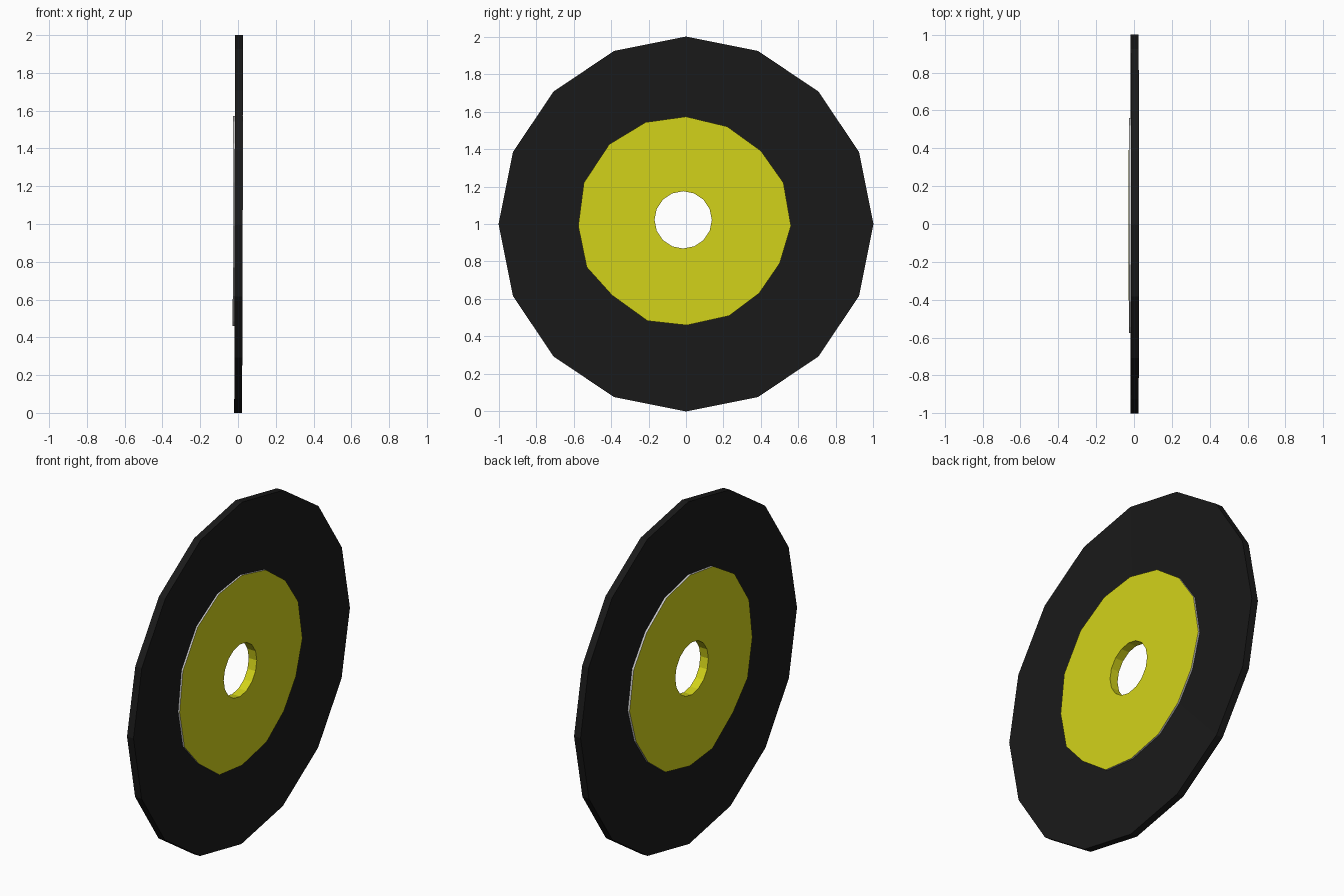
import bpy, bmesh
from math import sin, cos, tau

if "Cube" in bpy.data.objects:
    bpy.data.objects.remove(bpy.data.objects["Cube"])

N = 16


def material(name, color):
    m = bpy.data.materials.new(name)
    m.diffuse_color = color
    m.use_nodes = True
    m.node_tree.nodes["Principled BSDF"].inputs["Base Color"].default_value = m.diffuse_color
    return m


def loft(name, loops, mats, strip_mats):
    """Join closed loops of (x, y, z) points into a closed ring of quads."""
    bm = bmesh.new()
    rings = [[bm.verts.new(p) for p in loop] for loop in loops]
    for k, a in enumerate(rings):
        b = rings[(k + 1) % len(rings)]
        for i in range(N):
            j = (i + 1) % N
            f = bm.faces.new((a[i], a[j], b[j], b[i]))
            f.material_index = strip_mats[k]
    bmesh.ops.recalc_face_normals(bm, faces=bm.faces)
    me = bpy.data.meshes.new(name)
    bm.to_mesh(me)
    bm.free()
    for m in mats:
        me.materials.append(m)
    ob = bpy.data.objects.new(name, me)
    bpy.context.collection.objects.link(ob)
    return ob


def at(outline, x):
    # very slight lean of the whole record
    return [(x + 0.002 * (z - 1), y, z) for y, z in outline]


def circle(r, cy, cz):
    return [(cy + r * sin(tau * i / N), cz + r * cos(tau * i / N)) for i in range(N)]


black = material("black_vinyl", (0.01, 0.01, 0.01, 1))
yellow = material("yellow_paper", (0.65, 0.65, 0.01, 1))
grey = material("grey_edge", (0.8, 0.8, 0.8, 1))

# Outlines: rim, hand-cut label, spindle hole
rim = circle(1.0, 0, 1)
hole = circle(0.153, -0.015, 1.022)
label = [(0, 1.573), (0.22, 1.52), (0.40, 1.39), (0.52, 1.22),
         (0.56, 0.99), (0.50, 0.79), (0.39, 0.63), (0.23, 0.51),
         (0.005, 0.46), (-0.205, 0.483), (-0.395, 0.62), (-0.53, 0.77),
         (-0.575, 0.99), (-0.545, 1.22), (-0.41, 1.425), (-0.215, 1.543)]

# Black disc, faces dished slightly toward the label
loft("record_disc",
     [at(label, -0.015), at(rim, -0.018), at(rim, 0.024), at(label, 0.015)],
     [black], [0, 0, 0, 0])

# Label: yellow faces and hole wall, grey outer edge
loft("record_label",
     [at(hole, -0.027), at(label, -0.027), at(label, 0.025), at(hole, 0.025)],
     [yellow, grey], [0, 1, 0, 0])
